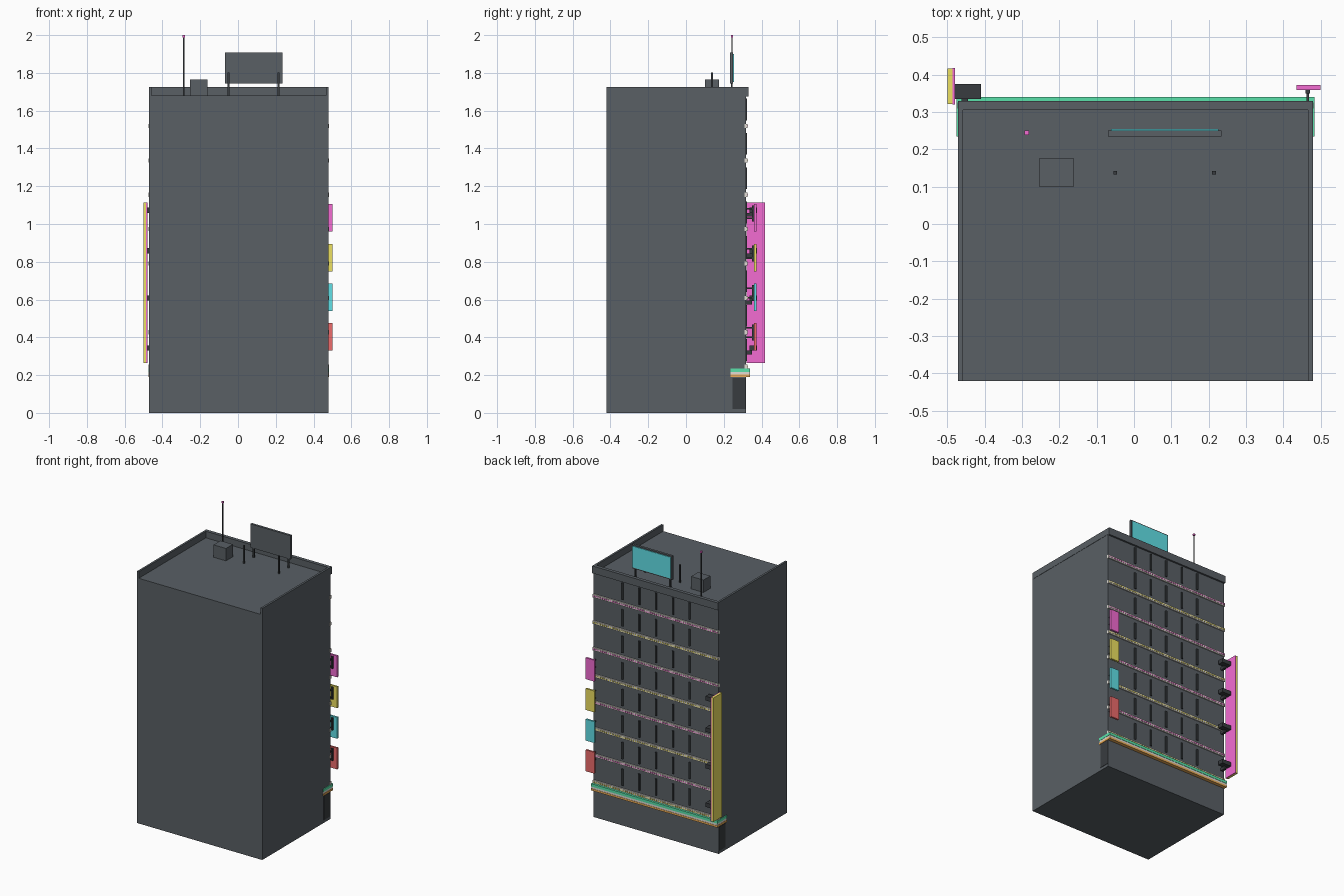
import bpy, bmesh
from mathutils import Vector

if "Cube" in bpy.data.objects:
    bpy.data.objects.remove(bpy.data.objects["Cube"])

mats = {}
COLORS = {
    "yellow": (0.85, 0.75, 0.12, 1), "pink": (0.9, 0.15, 0.65, 1),
    "cyan": (0.12, 0.75, 0.8, 1), "red": (0.85, 0.15, 0.15, 1),
    "green": (0.1, 0.75, 0.4, 1), "orange": (0.85, 0.42, 0.1, 1),
    "cream": (0.75, 0.72, 0.66, 1), "slate": (0.1, 0.115, 0.13, 1),
    "dark": (0.04, 0.045, 0.05, 1),
}


def material(name):
    if name not in mats:
        mats[name] = bpy.data.materials.new(name)
        mats[name].diffuse_color = COLORS[name]
    return mats[name]


def boxes(name, bounds, color):
    """One object from a list of (x0, x1, y0, y1, z0, z1) boxes."""
    bm = bmesh.new()
    for x0, x1, y0, y1, z0, z1 in bounds:
        lo, hi = Vector((x0, y0, z0)), Vector((x1, y1, z1))
        verts = bmesh.ops.create_cube(bm, size=1)["verts"]
        bmesh.ops.scale(bm, vec=hi - lo, verts=verts)
        bmesh.ops.translate(bm, vec=(lo + hi) / 2, verts=verts)
    mesh = bpy.data.meshes.new(name)
    bm.to_mesh(mesh)
    bm.free()
    ob = bpy.data.objects.new(name, mesh)
    ob.data.materials.append(material(color))
    bpy.context.collection.objects.link(ob)
    return ob


L, R, F, B, H = -0.47, 0.478, -0.42, 0.317, 1.68

# Tower and three-sided roof parapet (open at the front)
boxes("tower", [(L, R, F, B, 0, H)], "slate")
boxes("parapet", [
    (L - 0.002, L + 0.012, F, 0.32, H, 1.725),
    (R - 0.012, R + 0.002, F, 0.32, H, 1.725),
    (L - 0.002, R + 0.002, 0.318, 0.33, H - 0.005, 1.725),
    (L - 0.002, R + 0.002, 0.306, 0.318, H, 1.725)], "slate")

# Facade ledges with rows of small lamps
levels = [0.245 + 0.182 * i for i in range(8)]
boxes("floor_ledges", [(L - 0.003, R + 0.003, 0.31, 0.325, z - 0.011, z + 0.011)
                       for z in levels], "cream")
count = 60
for k, color in enumerate(("yellow", "pink")):
    lamps = []
    for z in levels[k::2]:
        for i in range(count):
            x = L + (i + 0.5) * (R - L) / count
            lamps.append((x - 0.004, x + 0.004, 0.325, 0.328, z - 0.004, z + 0.004))
    boxes("ledge_lamps_" + color, lamps, color)

# Window mullions between the ledges
boxes("mullions", [(x - 0.006, x + 0.006, 0.31, 0.324, z + 0.03, z + 0.145)
                   for z in levels for x in (-0.25, -0.125, 0.004, 0.13, 0.258)], "dark")

# Layered canopy wrapping the back corners
for name, z0, z1, grow, color in (("canopy_bottom", 0.19, 0.203, 0.0, "orange"),
                                  ("canopy_middle", 0.203, 0.217, -0.002, "cream"),
                                  ("canopy_top", 0.217, 0.236, 0.0, "green")):
    boxes(name, [(L - 0.005 - grow, R + 0.005 + grow, 0.235, 0.34 + grow, z0, z1)], color)

# Ground floor side panels
boxes("shop_side_panels", [(L - 0.002, L, 0.245, B, 0.02, 0.185),
                           (R, R + 0.002, 0.245, B, 0.02, 0.185)], "dark")

# Tall vertical sign with two coloured faces and its brackets
boxes("tall_sign_outer", [(-0.5, -0.486, 0.322, 0.416, 0.265, 1.115)], "yellow")
boxes("tall_sign_inner", [(-0.486, -0.48, 0.32, 0.418, 0.265, 1.115)], "pink")
brackets = []
for z in (1.065, 0.85, 0.6, 0.335):
    brackets += [(-0.482, -0.41, 0.335, 0.375, z - 0.006, z + 0.022),
                 (-0.462, -0.445, 0.31, 0.35, z - 0.026, z - 0.006)]
boxes("tall_sign_brackets", brackets, "dark")

# Row of small signs on the right edge
arms = []
for color, z in (("pink", 1.033), ("yellow", 0.822), ("cyan", 0.612), ("red", 0.402)):
    boxes("small_sign_" + color, [(0.435, 0.5, 0.359, 0.372, z - 0.073, z + 0.073)], color)
    for dz in (-0.002, 0.048):
        arms.append((0.462, 0.469, 0.31, 0.36, z + dz - 0.004, z + dz + 0.004))
    arms.append((0.459, 0.472, 0.35, 0.359, z - 0.02, z + 0.065))
boxes("small_sign_arms", arms, "dark")

# Roof billboard with legs and rear posts
boxes("billboard_frame", [(-0.07, 0.235, 0.234, 0.25, 1.745, 1.907)], "slate")
boxes("billboard_screen", [(-0.062, 0.227, 0.25, 0.254, 1.753, 1.899)], "cyan")
boxes("billboard_legs", [(x - 0.005, x + 0.005, 0.237, 0.247, H, 1.75)
                         for x in (-0.05, 0.214)], "dark")
boxes("billboard_rear_posts", [(x - 0.005, x + 0.005, 0.132, 0.142, H, 1.802)
                               for x in (-0.05, 0.214)], "dark")

# Roof unit and antenna
boxes("roof_unit", [(-0.255, -0.161, 0.1, 0.175, H, 1.765)], "slate")
boxes("antenna", [(-0.29, -0.284, 0.241, 0.247, H, 1.99)], "dark")
boxes("antenna_light", [(-0.293, -0.281, 0.238, 0.25, 1.988, 2.0)], "pink")

for m in bpy.data.materials:
    if m.users and not m.is_grease_pencil:
        m.use_nodes = True
        m.node_tree.nodes["Principled BSDF"].inputs["Base Color"].default_value = m.diffuse_color
